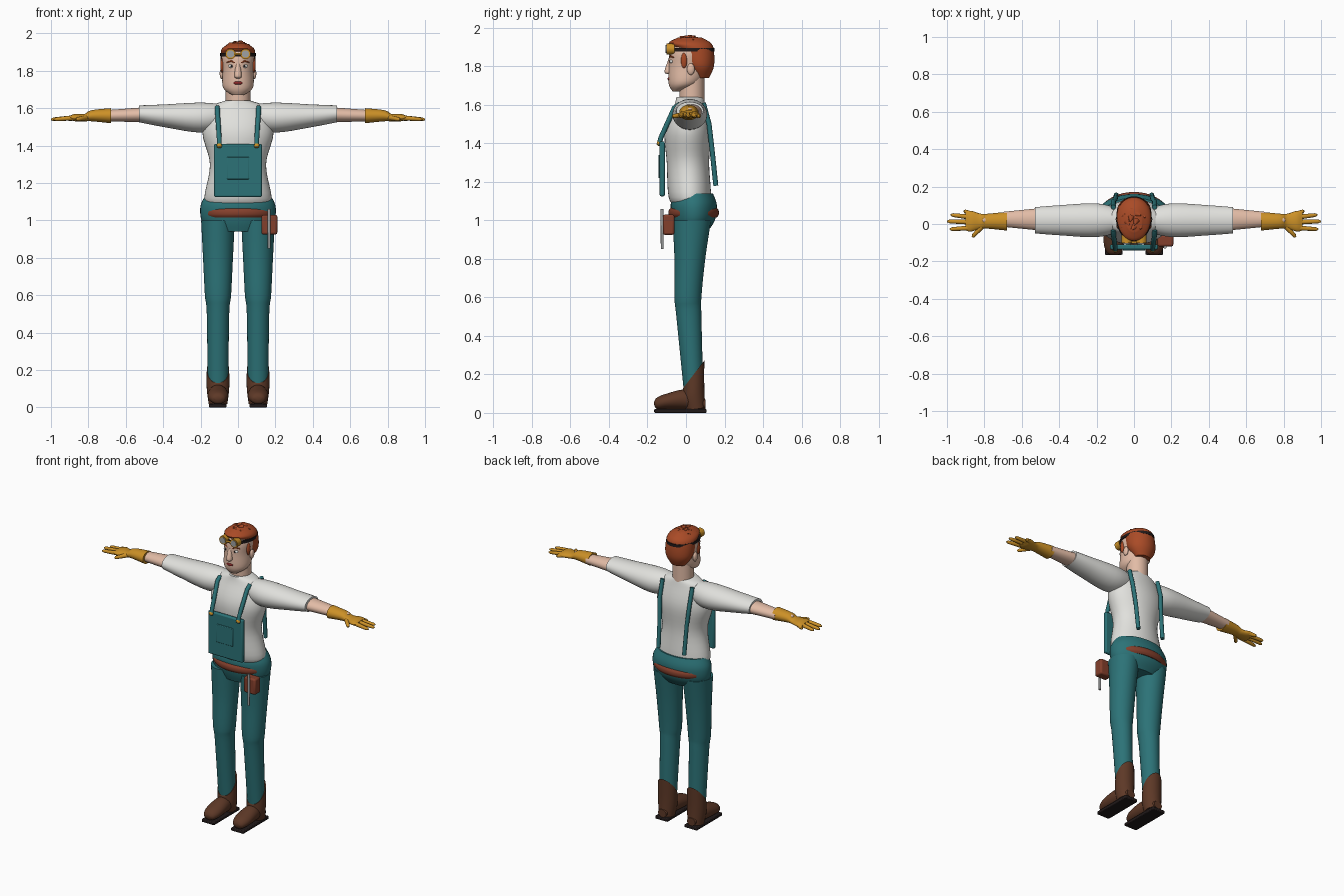
import bpy, bmesh, math, random
from mathutils import Vector, Matrix

if "Cube" in bpy.data.objects:
    bpy.data.objects.remove(bpy.data.objects["Cube"])
random.seed(4)


def material(name, *rgb):
    mat = bpy.data.materials.new(name)
    mat.use_nodes = True
    mat.diffuse_color = (*rgb, 1)
    mat.node_tree.nodes["Principled BSDF"].inputs["Base Color"].default_value = (*rgb, 1)
    return mat


TEAL = material("teal cloth", .025, .17, .185)
WHITE = material("white shirt", .75, .75, .72)
SKIN = material("skin", .76, .5, .38)
HAIR = material("red hair", .4, .07, .02)
GOLD = material("yellow leather", .6, .28, .02)
BOOT = material("boot brown", .11, .04, .02)
DARK = material("black rubber", .015, .01, .01)
BELT = material("belt leather", .23, .05, .025)
METAL = material("grey metal", .35, .36, .36)
LIPS = material("lip red", .25, .02, .02)


def finish(name, bm, mat, mirror=False, bevel=0):
    """Turn a bmesh into a smooth-shaded object, optionally mirrored across x."""
    bmesh.ops.recalc_face_normals(bm, faces=bm.faces)
    mesh = bpy.data.meshes.new(name)
    bm.to_mesh(mesh)
    bm.free()
    mesh.materials.append(mat)
    part = bpy.data.objects.new(name, mesh)
    bpy.context.collection.objects.link(part)
    bpy.ops.object.select_all(action='DESELECT')
    part.select_set(True)
    bpy.context.view_layer.objects.active = part
    bpy.ops.object.shade_smooth_by_angle(angle=math.radians(40))
    if bevel:
        modifier = part.modifiers.new("Bevel", 'BEVEL')
        modifier.width, modifier.segments = bevel, 2
    if mirror:
        part.modifiers.new("Mirror", 'MIRROR').use_mirror_merge = False


def unit_circle(count):
    angles = [math.tau * i / count for i in range(count)]
    return [(math.cos(a), math.sin(a)) for a in angles]


def bridge_rings(rings):
    """Join a stack of equal rings into a capped solid."""
    bm = bmesh.new()
    loops = [[bm.verts.new(point) for point in ring] for ring in rings]
    for lower, upper in zip(loops, loops[1:]):
        for i in range(len(lower)):
            bm.faces.new((lower[i - 1], lower[i], upper[i], upper[i - 1]))
    bm.faces.new(loops[0])
    bm.faces.new(loops[-1])
    return bm


def smooth_rows(rows, steps=5):
    """Catmull-Rom interpolation between cross-sections."""
    rows = [Vector(row) for row in rows]
    rows = [rows[0], *rows, rows[-1]]
    result = []
    for before, start, end, after in zip(rows, rows[1:], rows[2:], rows[3:]):
        leave, arrive = (end - before) / 2, (after - start) / 2
        for step in range(steps):
            t = step / steps
            ease = t * t * (3 - 2 * t)
            result.append(start.lerp(end, ease) + leave * t * (1 - t) ** 2 - arrive * t * t * (1 - t))
    return result + [rows[-1]]


def loft(name, mat, axis, side, rows, mirror=False, shear=0):
    """Ellipses along an axis: position, centre, two radii; side is the fixed centre."""
    rings = []
    for along, centre, wide, deep in smooth_rows(rows):
        ring = []
        for c, s in unit_circle(40):
            p, q = side + wide * c, centre + deep * s
            x, y, z = {'x': (along, p, q), 'y': (p, along, q), 'z': (p, q, along)}[axis]
            ring.append((x, y, z + shear * z * (y - centre)))
        rings.append(ring)
    finish(name, bridge_rings(rings), mat, mirror)


def tube(name, mat, points, radii, mirror=False):
    """Round tube through points, one radius for each."""
    points = [Vector(p) for p in points]
    rings = []
    for i, (point, radius) in enumerate(zip(points, radii)):
        direction = points[min(i + 1, len(points) - 1)] - points[max(i - 1, 0)]
        turn = direction.to_track_quat('Z', 'Y')
        rings.append([point + turn @ Vector((c, s, 0)) * radius for c, s in unit_circle(16)])
    finish(name, bridge_rings(rings), mat, mirror)


def ball(name, mat, centre, size, mirror=False):
    bm = bmesh.new()
    matrix = Matrix.Translation(centre) @ Matrix.Diagonal((*size, 1))
    bmesh.ops.create_uvsphere(bm, u_segments=20, v_segments=12, radius=1, matrix=matrix)
    finish(name, bm, mat, mirror)


def box(name, mat, low, high, bevel, mirror=False):
    low, high = Vector(low), Vector(high)
    bm = bmesh.new()
    matrix = Matrix.Translation((low + high) / 2) @ Matrix.Diagonal((*(high - low), 1))
    bmesh.ops.create_cube(bm, size=1, matrix=matrix)
    finish(name, bm, mat, mirror, bevel)


# Shirt
loft("shirt_body", WHITE, 'z', 0, [
    (1.07, .03, .15, .08), (1.12, .02, .18, .11), (1.3, .01, .15, .11),
    (1.47, .01, .19, .12), (1.6, .02, .15, .08), (1.64, .02, .07, .07)])
loft("sleeves", WHITE, 'x', .02, [
    (.07, 1.56, .06, .06), (.2, 1.55, .09, .08), (.4, 1.56, .08, .06), (.53, 1.57, .07, .045)], True)

# Forearms and gloves
loft("forearms", SKIN, 'x', .025, [(.5, 1.565, .06, .04), (.7, 1.56, .04, .03)], True)
loft("gloves", GOLD, 'x', .015, [
    (.68, 1.56, .05, .04), (.78, 1.56, .04, .03), (.82, 1.55, .04, .02),
    (.87, 1.55, .055, .02), (.9, 1.55, .05, .01)], True)
ball("wrist_gaps", SKIN, (.79, .02, 1.575), (.02, .015, .01), True)


# Fingers fan out from the palm
def finger(name, base, tip):
    start, end = Vector((*base, 1.55)), Vector((*tip, 1.54))
    tube(name, GOLD, [start, start.lerp(end, .5), start.lerp(end, .9), end], [.014, .012, .01, .004], True)


for name, spread, reach in (("little", .05, .91), ("ring", .035, .98), ("middle", .01, 1), ("index", -.02, .985)):
    finger(name + "_fingers", (.86, spread), (reach, spread * 1.4))
finger("thumbs", (.81, -.01), (.865, -.07))

# Trousers
LEG = .107
loft("trouser_hips", TEAL, 'z', 0, [
    (1.14, .04, .17, .1), (1.08, .04, .2, .12), (1, .04, .195, .11), (.94, .03, .15, .08)])
loft("trouser_legs", TEAL, 'z', LEG, [
    (1, .03, .09, .1), (.8, .02, .08, .08), (.6, .01, .07, .07), (.5, .015, .06, .065), (.1, .04, .055, .05)], True)

# Boots, with a collar rising toward the heel
loft("boot_shafts", BOOT, 'z', LEG, [(.02, .05, .05, .05), (.1, .04, .06, .055), (.2, .04, .06, .055)], True, shear=6.5)
loft("boot_feet", BOOT, 'y', LEG, [
    (-.165, .05, .02, .01), (-.15, .05, .04, .03), (-.1, .06, .055, .04),
    (0, .07, .05, .05), (.1, .045, .03, .025)], True)
box("boot_soles", DARK, (.062, -.165, 0), (.155, .107, .02), .005, True)

# Bib, pocket, buttons and braces
box("bib", TEAL, (-.128, -.137, 1.125), (.128, -.11, 1.41), .008)
box("bib_pocket", TEAL, (-.06, -.143, 1.22), (.06, -.13, 1.34), .004)
ball("bib_buttons", GOLD, (.1, -.142, 1.4), (.014, .01, .014), True)
BRACE = [.013] * 4
tube("front_braces", TEAL, [(.1, -.14, 1.39), (.1, -.13, 1.43), (.11, -.06, 1.585), (.11, -.03, 1.605)], BRACE, True)
tube("back_braces", TEAL, [(.11, .09, 1.61), (.11, .12, 1.5), (.1, .135, 1.37), (.095, .155, 1.18)], BRACE, True)

# Tool belt with pouch and tool
loft("tool_belt", BELT, 'z', 0, [(1.015, .04, .18, .12), (1.03, .04, .19, .13), (1.05, .04, .19, .13), (1.065, .04, .18, .12)])
box("tool_pouch", BELT, (.125, -.12, .925), (.21, -.06, 1.03), .01)
tube("tool", METAL, [(.166, -.124, .85), (.166, -.124, 1.06)], [.007, .008])

# Head and face
loft("neck", SKIN, 'z', 0, [(1.6, .03, .066, .065), (1.74, .03, .066, .065)])
loft("head", SKIN, 'z', 0, [
    (1.67, -.05, .03, .02), (1.71, -.01, .08, .08), (1.8, .01, .083, .1), (1.88, .02, .088, .105), (1.94, .02, .05, .07)])
loft("nose", SKIN, 'z', 0, [(1.84, -.08, .01, .01), (1.775, -.09, .02, .022), (1.76, -.09, .01, .01)])
ball("ears", SKIN, (.086, .025, 1.785), (.012, .02, .03), True)
ball("eyes", WHITE, (.035, -.075, 1.825), (.017, .01, .01), True)
ball("pupils", DARK, (.035, -.083, 1.825), (.006, .004, .006), True)
tube("eyebrows", HAIR, [(.015, -.084, 1.843), (.037, -.08, 1.853), (.06, -.063, 1.845)], [.004, .005, .003], True)
ball("lips", LIPS, (0, -.086, 1.735), (.025, .01, .01))

# Hair with loose tufts on the crown
loft("hair", HAIR, 'z', 0, [
    (1.74, .08, .05, .04), (1.8, .07, .088, .075), (1.88, .05, .092, .095), (1.92, .02, .085, .11), (1.95, .02, .04, .06)])
ball("sideburns", HAIR, (.084, -.01, 1.83), (.01, .016, .04), True)
TUFTS = 14
for i in range(TUFTS):
    angle, spread = i * 2.4, math.sqrt((i + .5) / TUFTS)
    root = Vector((.065 * spread * math.cos(angle), .02 + .08 * spread * math.sin(angle), 1.95 - .03 * spread ** 2))
    lean = Vector((random.uniform(-.02, .02), random.uniform(-.03, 0), .01))
    tube("hair_tuft", HAIR, [root - Vector((0, 0, .015)), root, root + lean], [.02, .017, .002])

# Goggles pushed up on the forehead
loft("goggle_strap", DARK, 'z', 0, [(1.877, .028, .095, .12), (1.895, .028, .095, .12)])


def disc(name, mat, front, back, radius):
    tube(name, mat, [(.04, back, 1.89), (.04, front, 1.89)], [radius, radius], True)


disc("goggle_rims", GOLD, -.102, -.06, .028)
disc("goggle_lenses", METAL, -.106, -.09, .02)
tube("goggle_bridge", GOLD, [(-.02, -.098, 1.89), (.02, -.098, 1.89)], [.006, .006])
